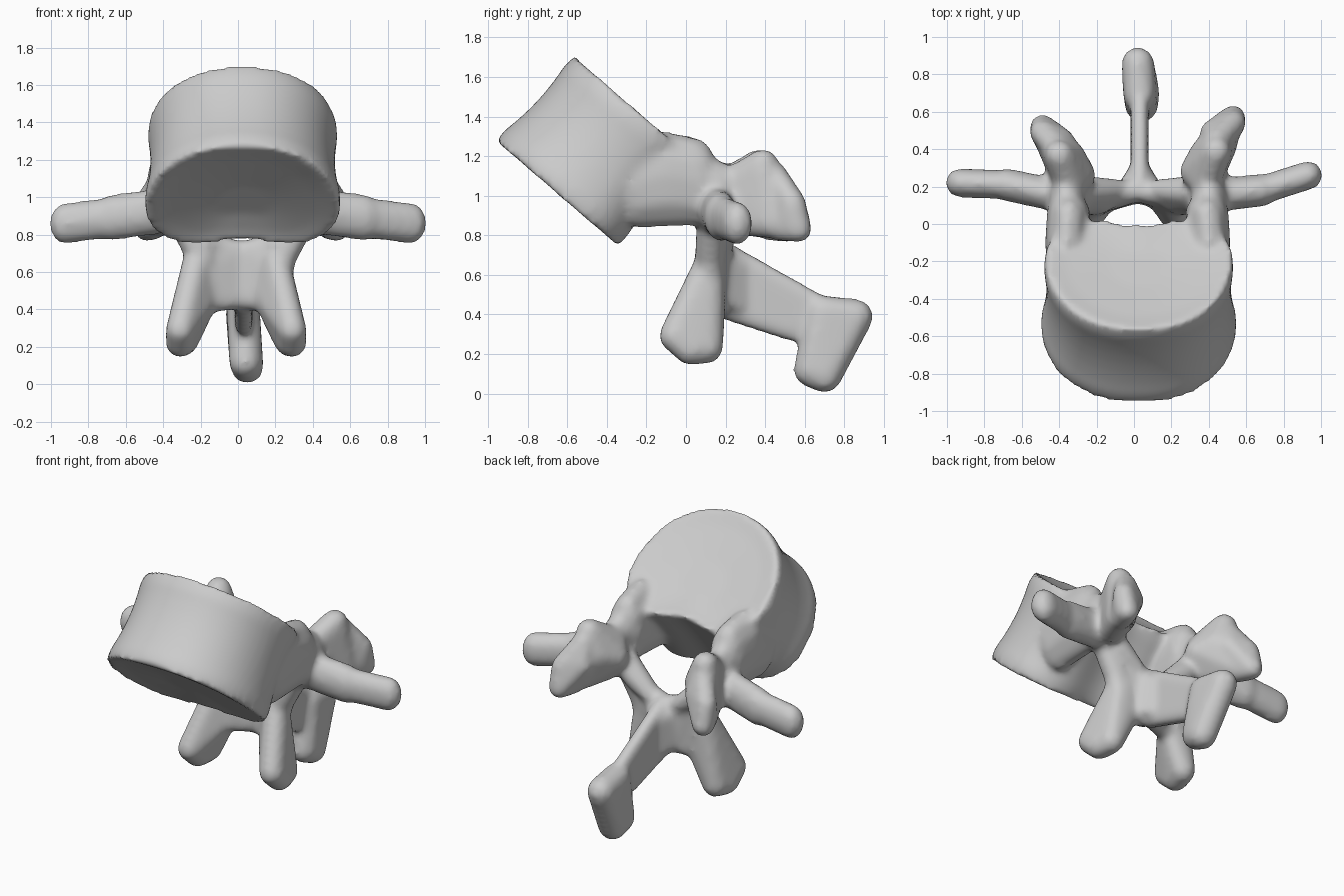
import bpy, bmesh, math
from mathutils import Vector

cube = bpy.data.objects.get("Cube")
if cube:
    bpy.data.objects.remove(cube, do_unlink=True)

bm = bmesh.new()

# Unit sphere points used to build rounded hulls
ball = bmesh.new()
bmesh.ops.create_icosphere(ball, subdivisions=2, radius=1)
unit_points = [vert.co.copy() for vert in ball.verts]
ball.free()


def hull(radius, points, height_scale=1.0):
    """Rounded solid wrapped around equal balls, optionally taller than wide."""
    stretch = Vector((radius, radius, radius * height_scale))
    verts = []
    for point in points:
        for unit in unit_points:
            verts.append(bm.verts.new(Vector(point) + unit * stretch))
    bmesh.ops.convex_hull(bm, input=verts)
    loose = [vert for vert in bm.verts if not vert.link_faces]
    bmesh.ops.delete(bm, geom=loose, context='VERTS')


def pair(radius, points, height_scale=1.0, centre=.02, left_shift=0):
    """Mirrored hulls, the left one optionally moved back a little."""
    for side in (-1, 1):
        shift = left_shift if side > 0 else 0
        placed = [(centre + side * x, y + shift, z) for x, y, z in points]
        hull(radius, placed, height_scale)


# Vertebral body: tilted kidney-shaped drum with a slight waist and dished ends
body_tilt = math.radians(-40.8)
body_back = Vector((0, math.cos(body_tilt), math.sin(body_tilt)))
body_up = Vector((0, -body_back.z, body_back.y))
body_middle = Vector((.025, -.38, 1.16))
body_half = .295
segments = 64
levels = 8


def body_ring(height, size):
    ring = []
    for step in range(segments):
        angle = math.tau * step / segments
        across, back = math.cos(angle), math.sin(angle)
        x = .52 * math.copysign(abs(across) ** .9, across)
        if back > 0:
            notch = .1 * math.exp(-(x / .24) ** 2)
            depth = .36 * back ** .8 - notch * back
        else:
            depth = .515 * back
        point = body_middle + body_up * height + body_back * depth * size
        point.x += x * size
        ring.append(bm.verts.new(point))
    return ring


dish = [(.3, .04), (.75, .02)]
rings = [body_ring(dip - body_half, inset) for inset, dip in dish]
for level in range(levels + 1):
    along = 2 * level / levels - 1
    rim_rounding = .04 * abs(along) ** 20
    waist = .95 + .07 * along ** 2 - .02 * along
    rings.append(body_ring(along * body_half, waist - rim_rounding))
rings += [body_ring(body_half - dip, inset) for inset, dip in reversed(dish)]
for lower, upper in zip(rings, rings[1:]):
    for step in range(segments):
        after = (step + 1) % segments
        bm.faces.new((lower[step], lower[after], upper[after], upper[step]))
bm.faces.new(rings[0][::-1])
bm.faces.new(rings[-1])

# Pedicles joining the body to the arch
pair(.12, [(.37, -.24, 1.06), (.38, -.1, 1.1), (.37, .05, 1.07)], height_scale=1.9)
pair(.1, [(.38, .05, 1.05), (.38, .17, 1)], height_scale=1.8)

# Transverse processes, set at slightly different angles
for side, middle_y, tip_y in ((-1, .21, .22), (1, .18, .26)):
    root = (side * .4, .15, .93)
    middle = (side * .68, middle_y, .89)
    tip = (side * .93, tip_y, .86)
    hull(.09, [root, middle], height_scale=1.4)
    hull(.08, [middle, tip], height_scale=1.4)

# Upper articular processes: broad root and a flatter tip
pair(.08, [(.36, .2, 1.06), (.42, .37, 1.16), (.3, .26, .98), (.36, .37, 1.02),
           (.38, .24, .88), (.46, .42, .86)], left_shift=.02)
pair(.07, [(.42, .39, 1.11), (.47, .42, .84), (.4, .44, .98),
           (.51, .49, .96), (.51, .52, .83)], left_shift=.05)

# Bridge from pedicles down to the lamina, sloping inwards
pair(.08, [(.34, .13, .91), (.21, .12, .67)])
pair(.06, [(.31, .16, .95), (.2, .11, .74), (.1, .18, .73), (.25, .2, .84)])

# Lamina closing the arch
pair(.06, [(.25, .13, .76), (.22, .11, .6), (0, .18, .71), (0, .17, .46), (.18, .12, .44)])

# Lower articular processes, splayed outwards
pair(.08, [(.21, .12, .66), (.23, .1, .46), (.17, .12, .46),
           (.3, -.06, .29), (.3, .02, .22), (.28, .11, .23)], centre=-.01)

# Spinous process: thin blade flaring into the lamina, and a thick rear end
middle_x = .03
hull(.05, [(middle_x, .2, .72), (middle_x, .2, .42), (middle_x, .66, .46), (middle_x, .54, .31)])
for flare in (-.08, .08):
    hull(.04, [(middle_x + flare, .19, .68), (middle_x + flare, .19, .47),
               (middle_x, .32, .62), (middle_x, .32, .42)])
hull(.09, [(.02, .86, .39), (.03, .69, .41), (.04, .63, .12), (.05, .7, .09)])

# One continuous bone
bmesh.ops.recalc_face_normals(bm, faces=bm.faces)
mesh = bpy.data.meshes.new("vertebra")
bm.to_mesh(mesh)
bm.free()
vertebra = bpy.data.objects.new("vertebra", mesh)
bpy.context.collection.objects.link(vertebra)

# Bone colour
bone = bpy.data.materials.new("bone_grey")
bone.use_nodes = True
colour = (.6, .6, .6, 1)
bone.diffuse_color = colour
bone.node_tree.nodes["Principled BSDF"].inputs["Base Color"].default_value = colour
mesh.materials.append(bone)

# Fuse the parts into one skin and soften the joints
fuse = vertebra.modifiers.new("fuse", 'REMESH')
fuse.mode = 'VOXEL'
fuse.voxel_size = .02
fuse.use_smooth_shade = True
soften = vertebra.modifiers.new("soften", 'SMOOTH')
soften.factor = .5
soften.iterations = 10
